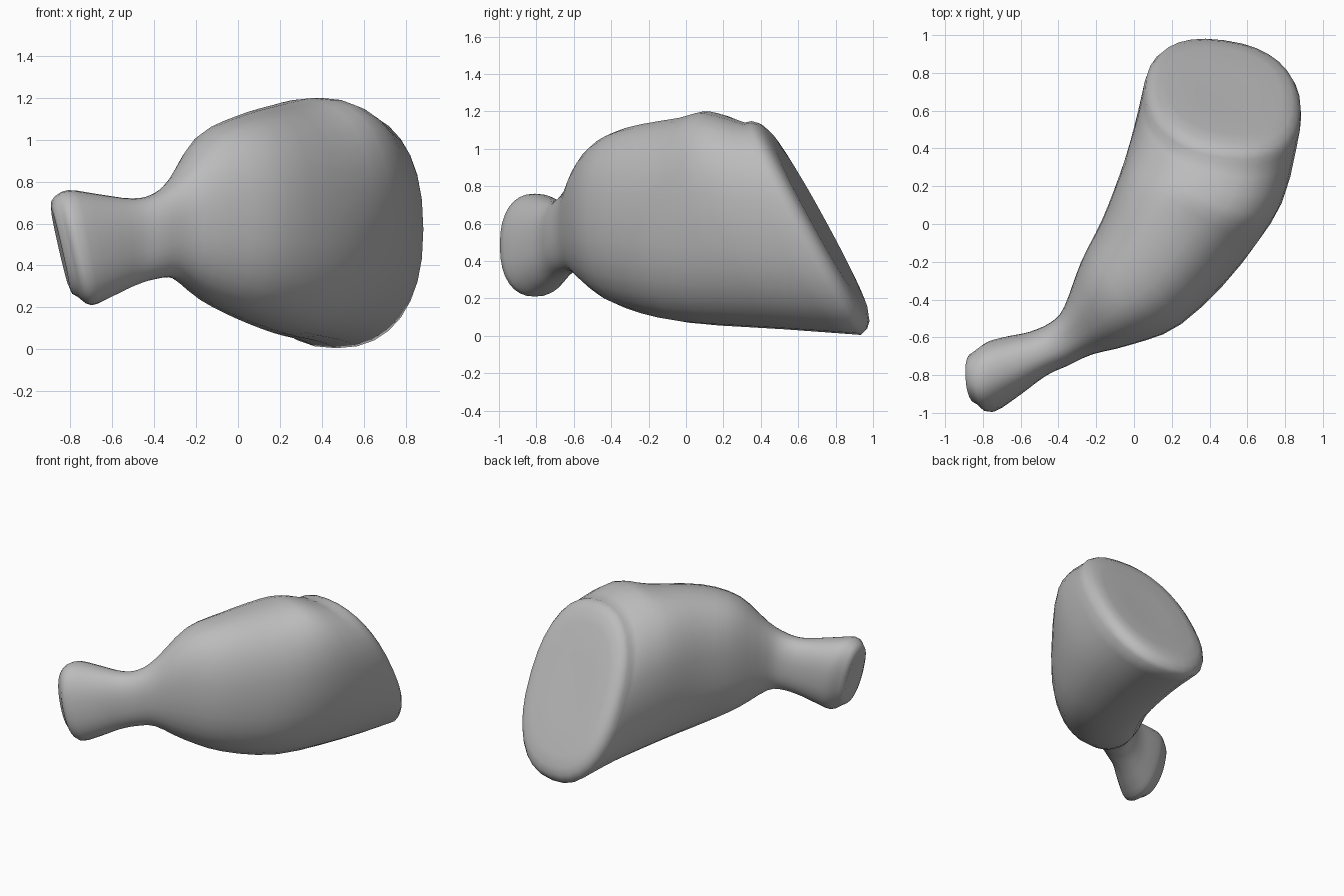
import bpy
import bmesh
import math
from mathutils import Vector

default_cube = bpy.data.objects.get("Cube")
if default_cube:
    bpy.data.objects.remove(default_cube)

SEGMENTS = 32
STEPS = 3


def make_material(name, color):
    material = bpy.data.materials.new(name)
    material.use_nodes = True
    material.diffuse_color = color
    material.node_tree.nodes["Principled BSDF"].inputs["Base Color"].default_value = color
    return material


def section(left, right, top, bottom, lean=(0, 0)):
    """Cross-section as centre, sideways half axis and upright half axis."""
    left, right = Vector((*left, 0)), Vector((*right, 0))
    centre = (left + right) / 2
    centre.z = (top + bottom) / 2
    return centre, (right - left) / 2, Vector((*lean, (top - bottom) / 2))


def inset(base, scale, distance):
    """Shrunken copy of an end section, pushed out along its normal."""
    centre, side, up = base
    normal = side.cross(up).normalized()
    return centre + normal * distance, side * scale, up * scale


def smooth_path(a, b, c, d, t):
    """Catmull-Rom blend between b and c."""
    return b + (c - a) * (t / 2) + (a * 2 - b * 5 + c * 4 - d) * (t * t / 2) \
        + (b * 3 - a - c * 3 + d) * (t ** 3 / 2)


def ring_points(centre, side, up, power):
    """Slightly squared oval around a section."""
    points = []
    for i in range(SEGMENTS):
        angle = math.tau * i / SEGMENTS
        c, s = math.cos(angle), math.sin(angle)
        u = math.copysign(abs(c) ** power, c)
        v = math.copysign(abs(s) ** power, s)
        points.append(centre + side * u + up * v)
    return points


# Sections from the narrow knob, along the curved neck, to the wide slanted end
sections = [
    section((-.83, -.67), (-.81, -.96), .73, .25, (-.055, 0)),
    section((-.76, -.62), (-.75, -.995), .76, .21, (-.055, 0)),
    section((-.67, -.595), (-.6, -.9), .74, .25, (-.03, 0)),
    section((-.55, -.57), (-.46, -.8), .72, .3),
    section((-.44, -.52), (-.35, -.75), .745, .335),
    section((-.37, -.44), (-.22, -.69), .83, .335),
    section((-.28, -.2), (-.02, -.64), 1.03, .23),
    section((-.17, .02), (.25, -.53), 1.12, .14),
    section((-.08, .25), (.57, -.21), 1.175, .07),
    section((0, .49), (.79, .16), 1.2, .035, (0, -.2)),
    section((.05, .68), (.885, .57), 1.14, .005, (0, -.31)),
]

# Rounded rims and flat faces at both ends; section normals point to the knob
wide, knob = sections[-1], sections[0]
outward = 1 if wide[1].cross(wide[2]).y > 0 else -1
wide_cap = [inset(wide, scale, outward * distance) for scale, distance in
            ((.985, .035), (.94, .065), (.86, .085), (.72, .093), (.35, .088))]
knob_cap = [inset(knob, scale, -outward * distance) for scale, distance in
            ((.45, .02), (.75, .03), (.92, .022))]

# Fill in between the sections for a flowing skin
filled = []
last = len(sections) - 1
for i in range(last):
    for step in range(STEPS):
        keys = [sections[max(0, min(last, i + k))] for k in (-1, 0, 1, 2)]
        filled.append(tuple(smooth_path(*axis, step / STEPS) for axis in zip(*keys)))
filled = knob_cap + filled + [wide] + wide_cap

bm = bmesh.new()
rings = [[bm.verts.new(p) for p in ring_points(*s, .86)] for s in filled]
for ring, following in zip(rings, rings[1:]):
    for i in range(SEGMENTS):
        j = (i + 1) % SEGMENTS
        bm.faces.new((ring[i], ring[j], following[j], following[i]))
bm.faces.new(rings[0])
bm.faces.new(rings[-1])
bmesh.ops.recalc_face_normals(bm, faces=bm.faces[:])

mesh = bpy.data.meshes.new("curved_body")
bm.to_mesh(mesh)
bm.free()
mesh.materials.append(make_material("plain_grey", (.5, .5, .5, 1)))
body = bpy.data.objects.new("curved_body", mesh)
bpy.context.collection.objects.link(body)
for polygon in mesh.polygons:
    polygon.use_smooth = True
